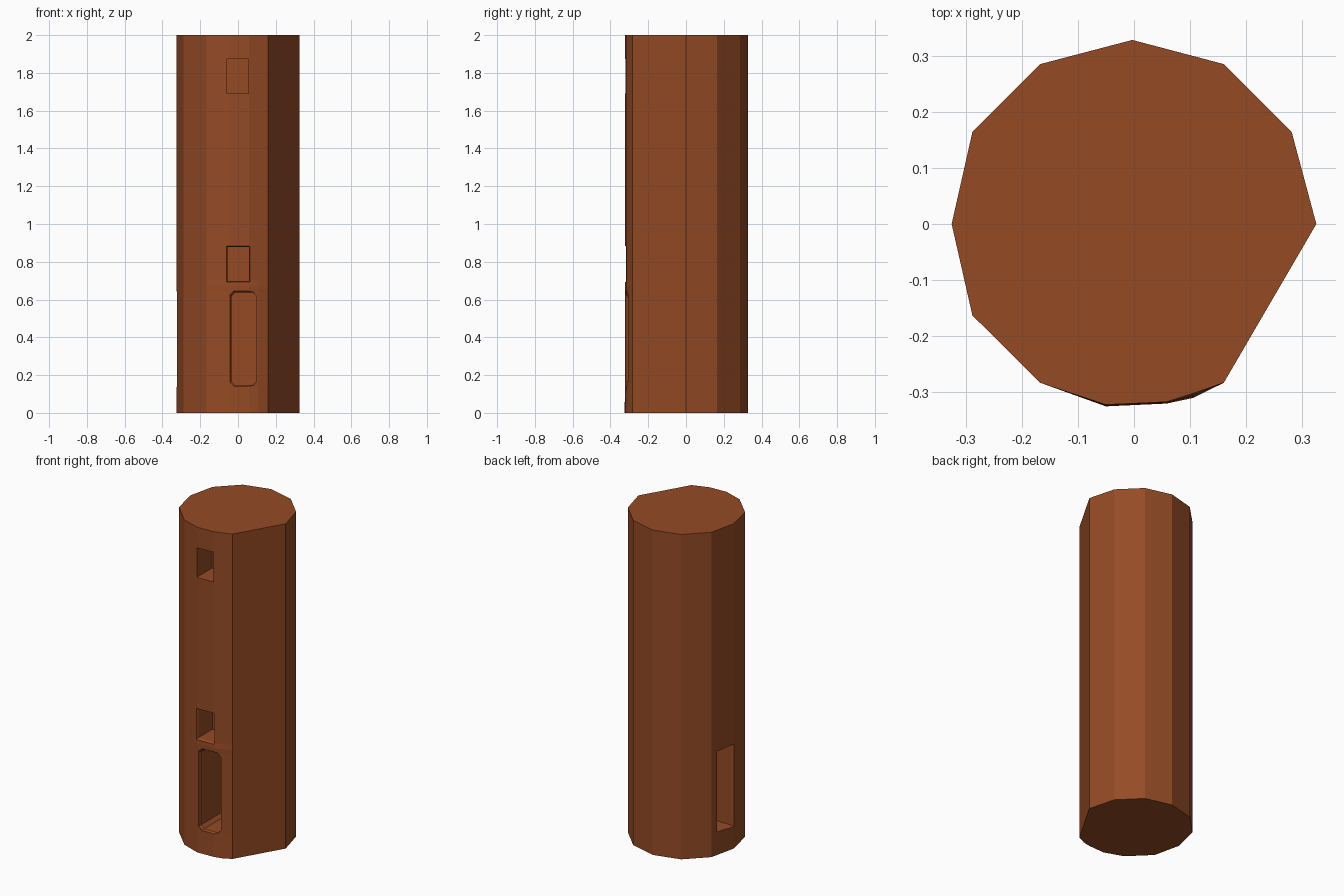
import bpy, bmesh

if "Cube" in bpy.data.objects:
    bpy.data.objects.remove(bpy.data.objects["Cube"])

brown = bpy.data.materials.new("warm brown")
brown.diffuse_color = (0.300, 0.070, 0.0185, 1)
brown.use_nodes = True
brown.node_tree.nodes["Principled BSDF"].inputs["Base Color"].default_value = brown.diffuse_color


def loft(name, rings):
    """Closed solid through rings with equal point counts."""
    bm = bmesh.new()
    vs = [[bm.verts.new(p) for p in r] for r in rings]
    n = len(rings[0])
    for a, b in zip(vs, vs[1:]):
        for i in range(n):
            j = (i + 1) % n
            bm.faces.new((a[i], a[j], b[j], b[i]))
    bm.faces.new(vs[0][::-1])
    bm.faces.new(vs[-1])
    bmesh.ops.dissolve_limit(bm, angle_limit=0.002, verts=bm.verts[:], edges=bm.edges[:])
    bmesh.ops.recalc_face_normals(bm, faces=bm.faces[:])
    me = bpy.data.meshes.new(name)
    bm.to_mesh(me)
    bm.free()
    me.materials.append(brown)
    ob = bpy.data.objects.new(name, me)
    bpy.context.collection.objects.link(ob)
    return ob


# Twelve-sided tower, with the front corner flattened above the doorway
outline = [(0.325, 0), (0.281, 0.164), (0.16, 0.285), (-0.003, 0.328),
           (-0.167, 0.285), (-0.288, 0.164), (-0.325, 0), (-0.288, -0.163),
           (-0.167, -0.283)]


def ring(z, bulge):
    front = [(-0.05, -0.322 - 0.003 * bulge), (0.058, -0.317 - 0.003 * bulge),
             (0.105, -0.302 - 0.008 * bulge), (0.16, -0.283)]
    return [(x, y, z) for x, y in outline + front]


tower = loft("tower", [ring(0, 1), ring(0.14, 0.4), ring(0.64, 0.2),
                       ring(0.67, 0.5), ring(0.70, 0), ring(2, 0)])


def recess(side, u0, u1, z0, z1, bottom, rim, cham):
    """Cut an opening with a bevelled rim; bottom is its inner distance from centre."""
    rings = []
    for d, g in ((0.4, rim), (0.318, rim), (0.308, 0), (bottom, 0)):
        a, b, lo, hi = u0 - g, u1 + g, z0 - g, z1 + g
        if cham:
            c = cham
            pts = [(a + c, lo), (b - c, lo), (b, lo + c), (b, hi - c),
                   (b - c, hi), (a + c, hi), (a, hi - c), (a, lo + c)]
        else:
            pts = [(a, lo), (b, lo), (b, hi), (a, hi)]
        rings.append([(u, -d, z) if side == "front" else (-d, u, z) for u, z in pts])
    cutter = loft("cutter", rings)
    cutter.hide_render = True
    mod = tower.modifiers.new("opening", 'BOOLEAN')
    mod.operation = 'DIFFERENCE'
    mod.solver = 'EXACT'
    mod.object = cutter
    bpy.context.view_layer.objects.active = tower
    bpy.ops.object.modifier_apply(modifier=mod.name)
    bpy.data.objects.remove(cutter)


# Two front windows, front doorway, left doorway
recess("front", -0.057, 0.055, 1.69, 1.873, 0.17, 0, 0)
recess("front", -0.055, 0.058, 0.698, 0.877, 0.17, 0.006, 0)
recess("front", -0.035, 0.098, 0.148, 0.638, 0.10, 0.007, 0.02)
recess("left", 0.0, 0.123, 0.14, 0.638, 0.12, 0.004, 0)
